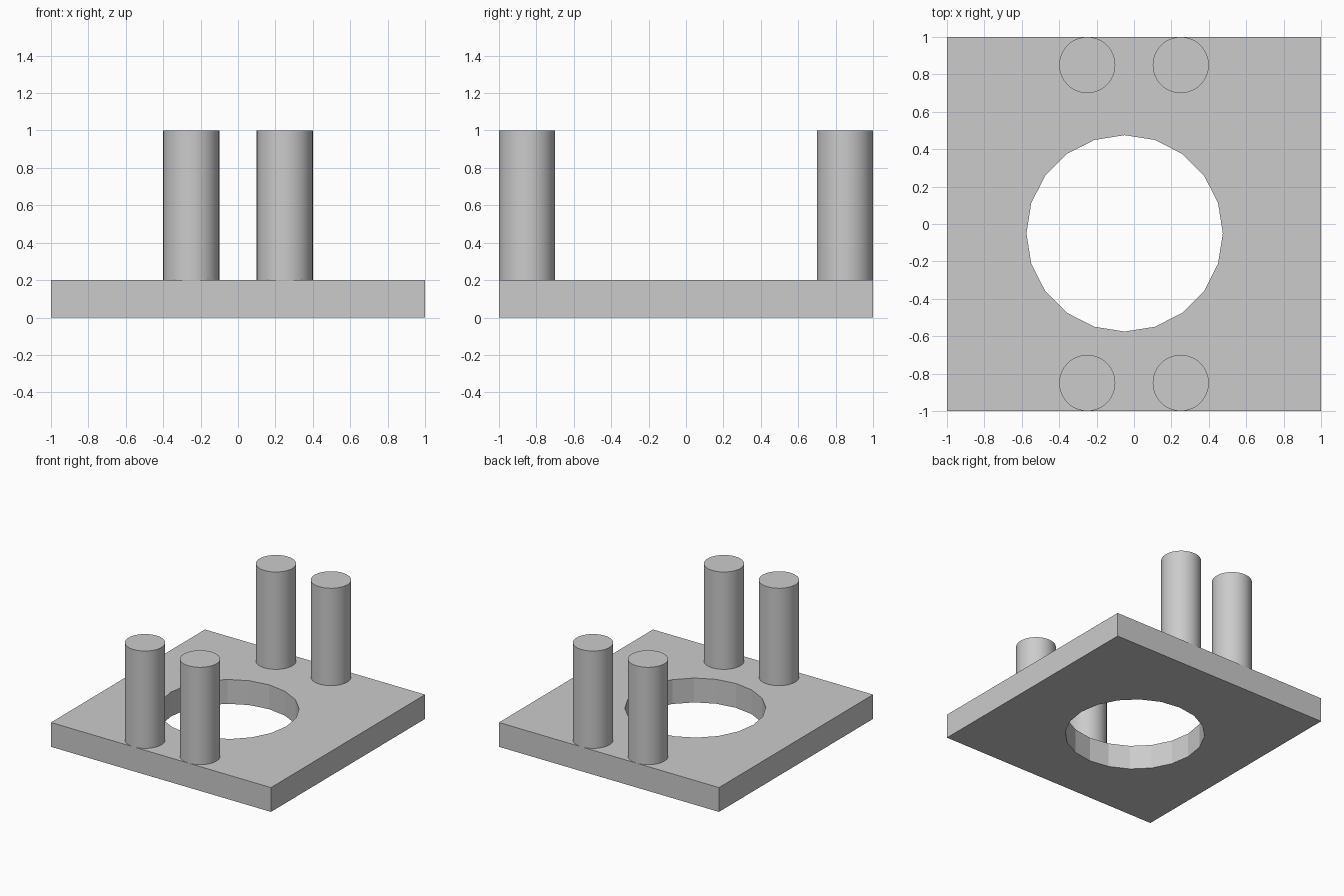
import bpy
import math

default_cube = bpy.data.objects.get("Cube")
if default_cube:
    bpy.data.objects.remove(default_cube, do_unlink=True)

GREY = (0.6, 0.6, 0.6, 1.0)
grey = bpy.data.materials.new("light_grey")
grey.use_nodes = True
grey.diffuse_color = GREY
grey.node_tree.nodes["Principled BSDF"].inputs["Base Color"].default_value = GREY


def cylinder(name, x, y, bottom, top, radius, sides, turn=0.0):
    bpy.ops.mesh.primitive_cylinder_add(
        vertices=sides, radius=radius, depth=top - bottom,
        location=(x, y, (bottom + top) / 2), rotation=(0, 0, turn))
    obj = bpy.context.object
    obj.name = name
    obj.data.materials.append(grey)
    return obj


# Base plate
bpy.ops.mesh.primitive_cube_add(size=1, location=(0, 0, 0.1))
plate = bpy.context.object
plate.name = "base_plate"
plate.scale = (2, 2, 0.2)
bpy.ops.object.transform_apply(location=False, rotation=False, scale=True)
plate.data.materials.append(grey)

# Off-centre round opening through the plate
cutter = cylinder("hole_cutter", -0.05, -0.05, -0.2, 0.4, 0.525, 20)
cutter.hide_render = True
hole = plate.modifiers.new("round_hole", "BOOLEAN")
hole.operation = "DIFFERENCE"
hole.solver = "EXACT"
hole.object = cutter
bpy.context.view_layer.objects.active = plate
bpy.ops.object.modifier_apply(modifier=hole.name)
bpy.data.objects.remove(cutter, do_unlink=True)

# Four upright posts, a pair at the front and a pair at the back
for y, end in ((-0.85, "front"), (0.85, "back")):
    for x, side in ((-0.25, "right"), (0.25, "left")):
        cylinder(f"{end}_{side}_post", x, y, 0.2, 1.0, 0.15, 48)
        bpy.ops.object.shade_smooth_by_angle(angle=math.radians(30))
